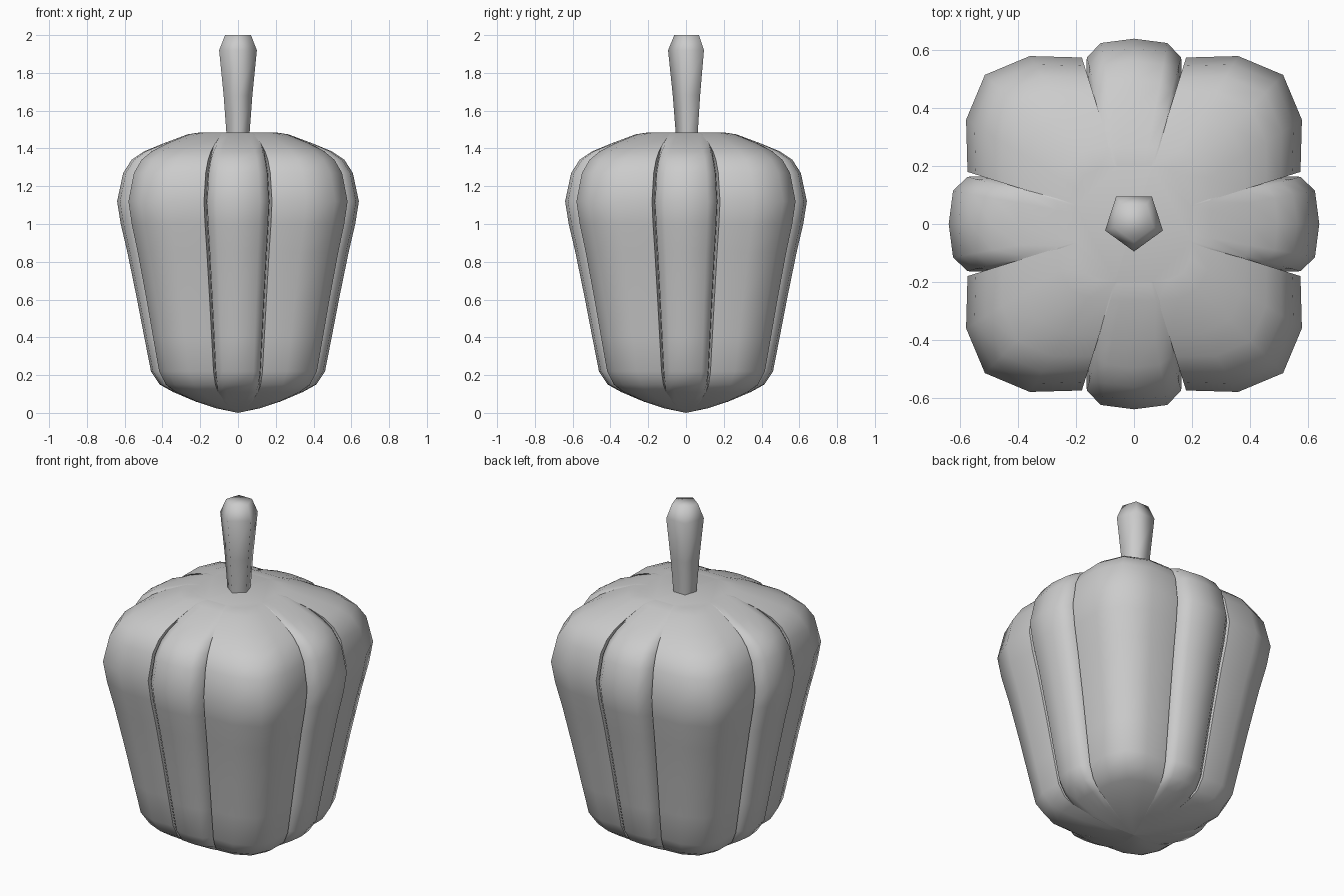
import bpy, bmesh, math
from mathutils import Vector

cube = bpy.data.objects.get("Cube")
if cube:
    bpy.data.objects.remove(cube, do_unlink=True)

# One plain grey for everything
grey = bpy.data.materials.new("plain grey")
grey.use_nodes = True
colour = (0.6, 0.6, 0.6, 1)
grey.diffuse_color = colour
grey.node_tree.nodes["Principled BSDF"].inputs["Base Color"].default_value = colour


def loft(name, rings, angle, tip=None):
    """Skin a stack of closed rings, ending the bottom in a tip if given."""
    bm = bmesh.new()
    loops = [[bm.verts.new(p) for p in ring] for ring in rings]
    count = len(loops[0])
    for low, high in zip(loops, loops[1:]):
        for i in range(count):
            j = (i + 1) % count
            bm.faces.new((low[i], low[j], high[j], high[i]))
    if tip:
        end = bm.verts.new(tip)
        for i in range(count):
            bm.faces.new((end, loops[0][(i + 1) % count], loops[0][i]))
    else:
        bm.faces.new(loops[0][::-1])
    bm.faces.new(loops[-1])
    bmesh.ops.recalc_face_normals(bm, faces=bm.faces)
    mesh = bpy.data.meshes.new(name)
    bm.to_mesh(mesh)
    bm.free()
    obj = bpy.data.objects.new(name, mesh)
    bpy.context.collection.objects.link(obj)
    mesh.materials.append(grey)
    bpy.ops.object.select_all(action="DESELECT")
    obj.select_set(True)
    bpy.context.view_layer.objects.active = obj
    bpy.ops.object.shade_smooth_by_angle(angle=math.radians(angle))
    return obj


# Half of a side lobe, the crease, and half of a corner lobe
eighth = [(0.64, 0), (0.625, 0.115), (0.575, 0.163), (0.50, 0.166),
          (0.575, 0.18), (0.58, 0.36), (0.515, 0.515)]
quarter = eighth + [(y, x) for x, y in eighth[-2:0:-1]]
outline = []
for turn in range(4):
    c, s = round(math.cos(turn * math.pi / 2)), round(math.sin(turn * math.pi / 2))
    outline += [(x * c - y * s, x * s + y * c) for x, y in quarter]


def body_ring(z, scale, lobing):
    """Blend the lobed outline with a rounded square."""
    ring = []
    for x, y in outline:
        size = 0.59 / (abs(x) ** 4 + abs(y) ** 4) ** 0.25
        blend = lobing + (1 - lobing) * size
        ring.append(Vector((x * scale * blend, y * scale * blend, z)))
    return ring


# Height, scale and depth of lobes, bottom to top
levels = [(0.025, 0.2, 0), (0.06, 0.38, 0), (0.11, 0.57, 0.2),
          (0.15, 0.66, 0.75), (0.22, 0.72, 1), (0.4, 0.775, 1),
          (0.6, 0.835, 1), (0.85, 0.915, 1), (1.0, 0.97, 1),
          (1.12, 1, 1), (1.27, 0.95, 1), (1.34, 0.88, 1),
          (1.385, 0.79, 0.75), (1.425, 0.66, 0.3), (1.475, 0.45, 0),
          (1.485, 0.34, 0)]
loft("pepper_body", [body_ring(*level) for level in levels], 65, (0, 0, 0))


# Five-sided stem, widening upwards
def stem_ring(z, radius):
    angles = [math.radians(-90 + 72 * i) for i in range(5)]
    return [(radius * math.cos(a), 0.01 + radius * math.sin(a), z) for a in angles]


loft("stem", [stem_ring(z, r) for z, r in
              [(1.45, 0.062), (1.68, 0.08), (1.92, 0.105), (2.0, 0.072)]], 75)
